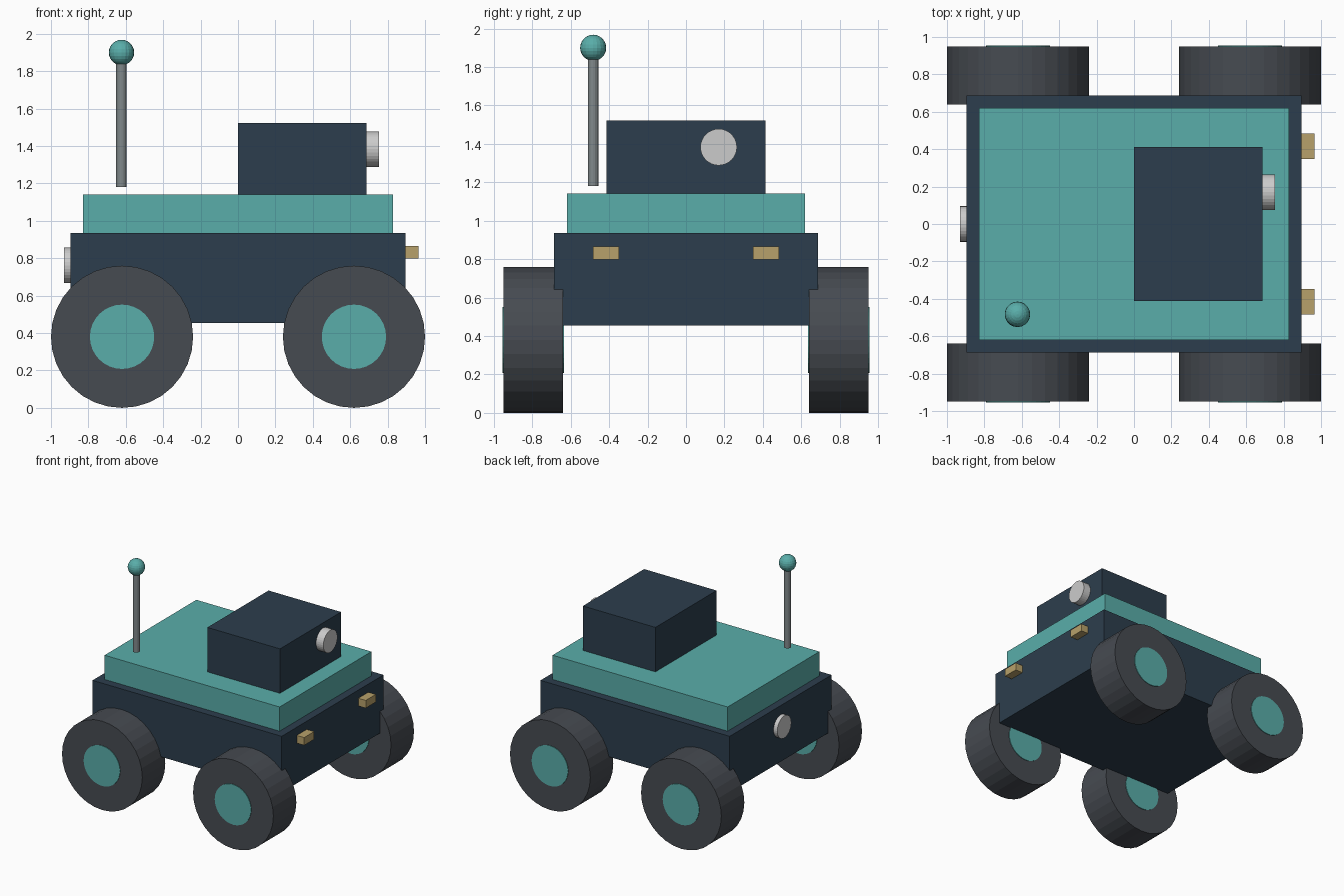
import bpy
from math import pi

if "Cube" in bpy.data.objects:
    bpy.data.objects.remove(bpy.data.objects["Cube"])


def material(name, r, g, b):
    # sRGB 0-255 to linear diffuse colour
    m = bpy.data.materials.new(name)
    m.diffuse_color = [(c / 255) ** 2.2 for c in (r, g, b)] + [1]
    m.use_nodes = True
    m.node_tree.nodes["Principled BSDF"].inputs["Base Color"].default_value = m.diffuse_color
    return m


NAVY = material("navy", 48, 64, 78)
TEAL = material("teal", 90, 172, 168)
RUBBER = material("rubber", 72, 76, 82)
METAL = material("metal", 128, 136, 138)
AMBER = material("amber", 182, 160, 106)


def finish(name, mat):
    ob = bpy.context.object
    ob.name = name
    if mat:
        ob.data.materials.append(mat)
    return ob


def box(name, lo, hi, mat):
    centre = [(a + b) / 2 for a, b in zip(lo, hi)]
    bpy.ops.mesh.primitive_cube_add(size=1, location=centre)
    ob = finish(name, mat)
    ob.scale = [b - a for a, b in zip(lo, hi)]
    bpy.ops.object.transform_apply(location=False, rotation=False, scale=True)
    return ob


def cylinder(name, centre, radius, depth, axis, mat=None, sides=32):
    rot = {"x": (0, pi / 2, 0), "y": (pi / 2, 0, 0), "z": (0, 0, 0)}[axis]
    bpy.ops.mesh.primitive_cylinder_add(vertices=sides, radius=radius, depth=depth,
                                        location=centre, rotation=rot)
    return finish(name, mat)


# Hull, deck and sensor housing
box("hull", (-0.895, -0.688, 0.455), (0.895, 0.688, 0.935), NAVY)
box("deck", (-0.828, -0.62, 0.935), (0.828, 0.62, 1.142), TEAL)
box("sensor_housing", (0, -0.413, 1.142), (0.686, 0.413, 1.522), NAVY)

# Wheels with hubs just proud of both faces
for end, x in (("front", 0.62), ("rear", -0.62)):
    for side, y in (("right", -0.795), ("left", 0.795)):
        cylinder(f"{end}_{side}_wheel", (x, y, 0.38), 0.38, 0.31, "y", RUBBER)
        cylinder(f"{end}_{side}_hub", (x, y, 0.38), 0.172, 0.32, "y", TEAL)

# Headlights
for side, y in (("right", -0.416), ("left", 0.416)):
    box(f"{side}_headlight", (0.86, y - 0.068, 0.799), (0.965, y + 0.068, 0.865), AMBER)

# Camera lens and rear port
cylinder("lens", (0.715, 0.17, 1.383), 0.095, 0.08, "x")
cylinder("rear_port", (-0.895, 0, 0.762), 0.095, 0.07, "x")

# Antenna
cylinder("antenna_rod", (-0.623, -0.483, 1.53), 0.028, 0.70, "z", METAL, 16)
bpy.ops.mesh.primitive_uv_sphere_add(segments=20, ring_count=12, radius=0.068,
                                     location=(-0.623, -0.483, 1.90))
finish("antenna_tip", TEAL)
